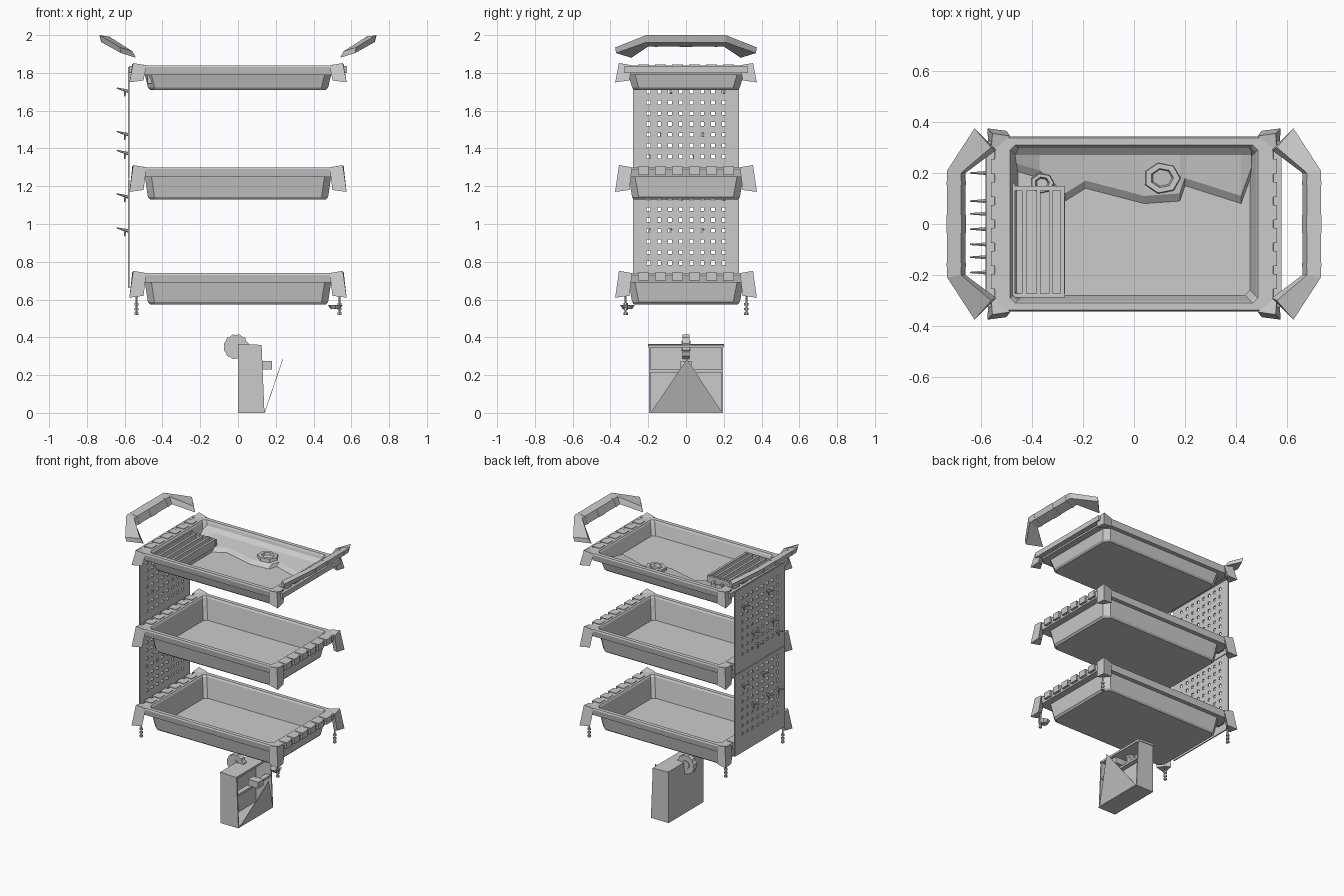
import bpy, bmesh, math
from mathutils import Vector, Matrix

if "Cube" in bpy.data.objects:
    bpy.data.objects.remove(bpy.data.objects["Cube"])


def finish(name, bm):
    bmesh.ops.recalc_face_normals(bm, faces=bm.faces)
    me = bpy.data.meshes.new(name)
    bm.to_mesh(me)
    bm.free()
    ob = bpy.data.objects.new(name, me)
    bpy.context.collection.objects.link(ob)
    return ob


def loft(name, rings):
    """Skin a list of equal-length closed rings and cap both ends."""
    bm = bmesh.new()
    vs = [[bm.verts.new(p) for p in r] for r in rings]
    n = len(rings[0])
    for a, b in zip(vs, vs[1:]):
        for i in range(n):
            j = (i + 1) % n
            bm.faces.new((a[i], a[j], b[j], b[i]))
    bm.faces.new(vs[0])
    bm.faces.new(vs[-1])
    return finish(name, bm)


def box(name, x0, x1, y0, y1, z0, z1):
    return loft(name, [[(x0, y0, z), (x1, y0, z), (x1, y1, z), (x0, y1, z)] for z in (z0, z1)])


def rod(name, p, q, r1, r2, sides=8):
    p, q = Vector(p), Vector(q)
    bm = bmesh.new()
    m = Matrix.Translation((p + q) / 2) @ (q - p).to_track_quat('Z', 'Y').to_matrix().to_4x4()
    bmesh.ops.create_cone(bm, cap_ends=True, segments=sides, radius1=r1, radius2=r2,
                          depth=(q - p).length, matrix=m)
    return finish(name, bm)


def rect(hx, hy, z, c):
    """Rectangle ring with chamfered corners."""
    pts = []
    for sx, sy in ((1, 1), (-1, 1), (-1, -1), (1, -1)):
        pair = [(sx * hx, sy * (hy - c), z), (sx * (hx - c), sy * hy, z)]
        pts += pair if sx * sy > 0 else pair[::-1]
    return pts


# Three trays: outer skin, lip, inner skin, floor
for name, zb, zm, zt, zf in (("bottom", .575, .69, .74, .59), ("middle", 1.13, 1.25, 1.30, 1.145),
                             ("top", 1.71, 1.79, 1.84, 1.745)):
    loft(name + "_tray", [rect(.465, .275, zb, .03), rect(.477, .285, zb + .012, .035),
                          rect(.493, .305, zm, .035), rect(.54, .335, zm, .04),
                          rect(.55, .342, zt - .01, .04), rect(.545, .338, zt, .04),
                          rect(.485, .31, zt, .02), rect(.478, .303, zt - .012, .02),
                          rect(.455, .28, zf, .02)])
    for sx in (-1, 1):
        # Slotted end rails
        for i in range(6):
            y = -.225 + i * .09
            box(name + "_rail_rib", *sorted((sx * .50, sx * .56)), y - .03, y + .03, zt - .04, zt + .004)
        # Flared corner brackets
        for sy in (-1, 1):
            lo = zt - (.12 if name != "top" else .08)
            hi = zt + .012
            loft(name + "_corner_bracket", [
                [(sx * x, sy * y, z) for x, y, z in ring] for ring in (
                    [(.50, .365, lo), (.575, .375, lo - .01), (.57, .30, lo), (.535, .31, lo)],
                    [(.485, .345, hi - .012), (.555, .355, hi), (.56, .285, hi - .012), (.52, .31, hi - .012)])])

# Top tray: end flanges reaching to the pegboard and the handles
for sx in (-1, 1):
    box("top_end_flange", *sorted((sx * .53, sx * .578)), -.325, .325, 1.80, 1.836)

# Top tray: slotted parts holder
box("holder_base", -.48, -.27, -.285, .14, 1.745, 1.765)
for x in (-.475, -.43, -.375, -.325, -.28):
    box("holder_divider", x - .008, x + .008, -.28, .14 if x > -.45 else .16, 1.76, 1.82)
for y in (-.28, .14):
    box("holder_end", -.48, -.27, y - .008, y + .008, 1.76, 1.815)

# Top tray: faceted back shelf sloping down to an uneven edge
edge = [(-.47, .21), (-.37, .18), (-.27, .09), (-.19, .14), (.04, .08), (.18, .09),
        (.20, .15), (.42, .08), (.46, .19)]
bm = bmesh.new()
rows = [[bm.verts.new(f(x, y)) for x, y in edge] for f in (
    lambda x, y: (x, y, 1.746), lambda x, y: (x, y + .03, 1.768),
    lambda x, y: (x, .27, 1.785), lambda x, y: (x, .305, 1.815))]
for a, b in zip(rows, rows[1:]):
    for i in range(len(edge) - 1):
        bm.faces.new((a[i], a[i + 1], b[i + 1], b[i]))
finish("back_shelf", bm)
for n, x, y, r in (("cup_ring", .11, .18, .07), ("small_cup_ring", -.36, .16, .045)):
    loft(n, [[(x + k * r * math.cos(t * math.tau / 7), y + k * r * .85 * math.sin(t * math.tau / 7), z)
              for t in range(7)] for k, z in ((1.1, 1.75), (1, 1.792), (.65, 1.792), (.5, 1.765))])

# Pegboard panels: cells skipped for the square holes
ys = [-.28, .28] + [.2 - .057 * k + d for k in range(8) for d in (-.01, .01)]
ys.sort()
for name, z0, z1, zh in (("lower_pegboard", .66, 1.235, 1.135), ("upper_pegboard", 1.24, 1.83, 1.70)):
    zs = [z0, z1] + [zh - .057 * k + d for k in range(-1, 7) for d in (-.01, .01)]
    zs.sort()
    bm = bmesh.new()
    grid = [[bm.verts.new((-.578, y, z)) for y in ys] for z in zs]
    for i in range(len(zs) - 1):
        for j in range(len(ys) - 1):
            if not (i % 2 and j % 2):
                bm.faces.new((grid[i][j], grid[i][j + 1], grid[i + 1][j + 1], grid[i + 1][j]))
    ob = finish(name, bm)
    mod = ob.modifiers.new("thickness", 'SOLIDIFY')
    mod.thickness = .008
    mod.offset = 0

# Pegboard hooks
for y, z in ((.2, 1.71), (-.08, 1.71), (.09, 1.48), (-.13, 1.48), (.04, 1.38), (-.19, 1.38),
             (.2, 1.15), (-.02, 1.15), (.09, .97), (-.08, .97), (-.19, .97)):
    rod("peg_hook", (-.578, y, z - .008), (-.642, y, z + .01), .009, .003, 6)
    rod("peg_hook_tip", (-.595, y, z), (-.60, y, z - .035), .007, .003, 5)

# Push handles: cranked grip with flat splayed ends
end = [(.54, .29, 1.88), (.62, .37, 1.905), (.625, .375, 1.935), (.56, .30, 1.915)]
grip = [(.66, .20, 1.94), (.722, .21, 1.962), (.732, .21, 2.0), (.678, .20, 1.99)]
for sx in (-1, 1):
    loft("push_handle", [[(sx * x, sy * y, z) for x, y, z in ring]
                         for ring, sy in ((end, -1), (grip, -1), (grip, 1), (end, 1))])
    c = Vector((.697, 0, 1.973))
    for y, h in ((0, .035), (-.16, .008), (.16, .008)):
        pts = [c + (Vector((x, 0, z)) - c) * 1.06 for x, _, z in grip]
        loft("grip_band", [[(sx * p.x, yy, min(p.z, 2.0)) for p in pts] for yy in (y - h, y + h)])

# Caster screws
for sx in (-1, 1):
    for sy in (-1, 1):
        x, y = sx * .537, sy * .32
        rod("caster_screw", (x, y, .52), (x, y, .69), .006, .006)
        for z in (.525, .55, .575):
            rod("caster_nut", (x, y, z - .006), (x, y, z + .006), .012, .012, 6)
rod("caster_plate", (.515, -.31, .55), (.515, -.31, .572), .025, .04, 8)

# Hanging bin: open front with a folded-out triangular flap
box("bin_back", 0, .01, -.195, .195, 0, .36)
box("bin_floor", 0, .14, -.195, .195, 0, .01)
side = [(0, 0), (.14, 0), (.125, .36), (0, .36)]
for y in (-.195, .187):
    loft("bin_side", [[(x, yy, z) for x, z in side] for yy in (y, y + .008)])
loft("bin_flap", [[(.14 + d, -.185, .004), (.14 + d, .19, .004), (.236 + d, .005, .285)] for d in (0, .003)])
box("bin_cross_bar", .09, .125, -.19, .195, .215, .23)
loft("bin_top_lip", [[(x, y, z) for x, z in ((0, .35), (.125, .345), (.125, .36), (0, .365))]
                     for y in (-.2, .2)])
box("bin_latch", .10, .18, -.03, .03, .23, .275)

# Round knob on the bin's back edge
rim = []
for y in (-.018, .018):
    rim.append([(-.01 + r * math.cos(i * math.tau / 24), y, .35 + r * math.sin(i * math.tau / 24))
                for i in range(24) for r in (.068 if i % 2 else .062,)])
loft("bin_knob", rim)
rod("knob_hub", (-.01, -.024, .35), (-.01, .024, .35), .03, .03, 12)
